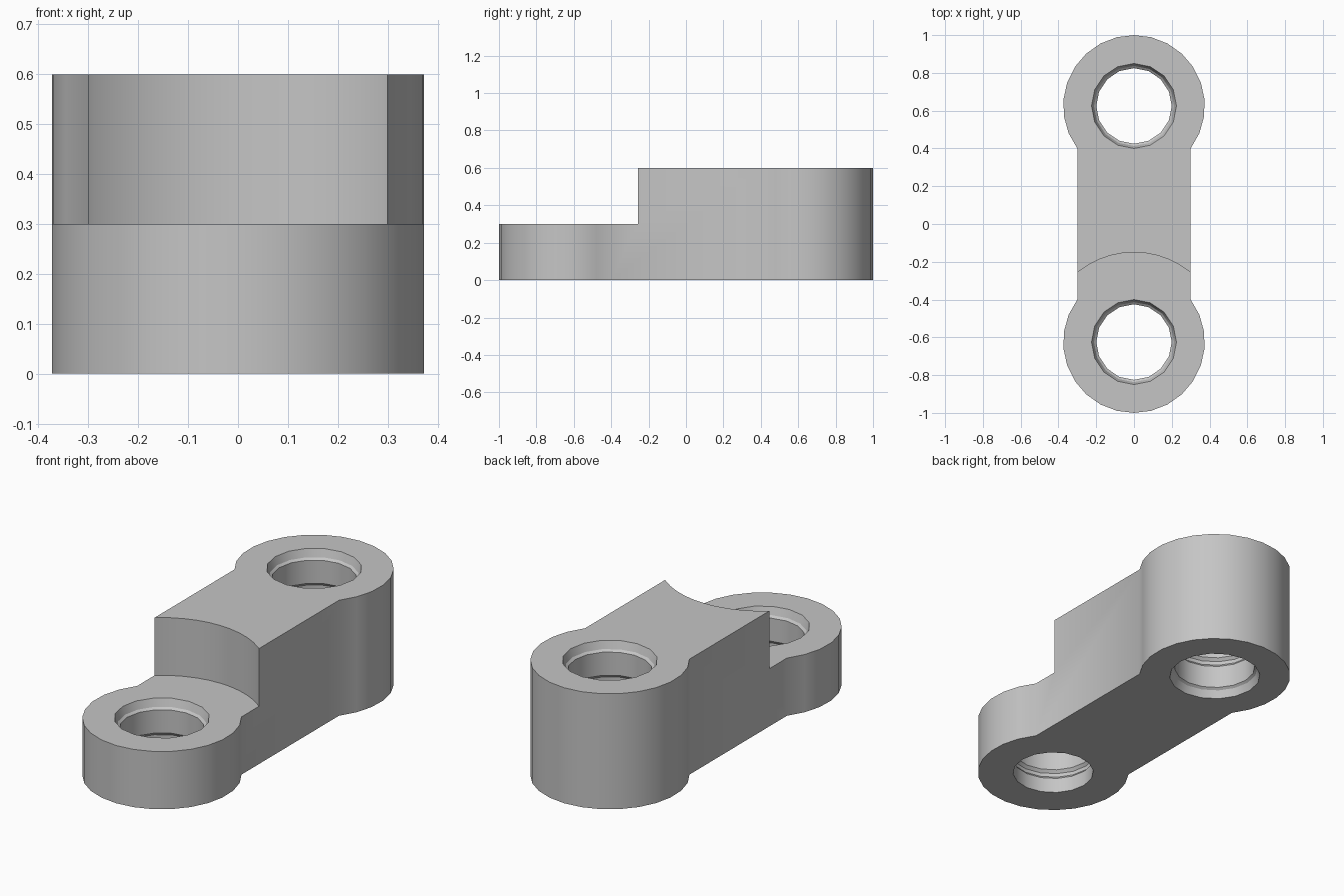
import bpy
import bmesh
from math import sin, cos, pi, asin, radians

cube = bpy.data.objects.get("Cube")
if cube:
    bpy.data.objects.remove(cube, do_unlink=True)

HOLE_Y, POST_R, BAR_X = 0.625, 0.375, 0.3
LOW, HIGH = 0.3, 0.6

grey = bpy.data.materials.new("light_grey")
grey.use_nodes = True
colour = (0.56, 0.56, 0.56, 1)
grey.diffuse_color = colour
grey.node_tree.nodes["Principled BSDF"].inputs["Base Color"].default_value = colour


def make_object(name, bm):
    bmesh.ops.recalc_face_normals(bm, faces=bm.faces)
    mesh = bpy.data.meshes.new(name)
    bm.to_mesh(mesh)
    bm.free()
    mesh.materials.append(grey)
    obj = bpy.data.objects.new(name, mesh)
    bpy.context.collection.objects.link(obj)
    return obj


def lathe(name, profile, y, sides):
    """Closed solid of revolution from (radius, height) points."""
    bm = bmesh.new()
    rings = [[bm.verts.new((r * cos(2 * pi * i / sides), y + r * sin(2 * pi * i / sides), z))
              for i in range(sides)] for r, z in profile]
    for a, b in zip(rings, rings[1:]):
        for i in range(sides):
            j = (i + 1) % sides
            bm.faces.new((a[i], a[j], b[j], b[i]))
    bm.faces.new(rings[0])
    bm.faces.new(rings[-1])
    return make_object(name, bm)


# Link body: two round ends joined by a straight bar
start = -asin(BAR_X and (HOLE_Y - 0.4) / POST_R)
steps = 18
arc = [start + (pi - 2 * start) * i / steps for i in range(steps + 1)]
outline = [(POST_R * cos(a), HOLE_Y + POST_R * sin(a)) for a in arc]
outline += [(-x, -y) for x, y in outline]
bm = bmesh.new()
base = bm.faces.new([bm.verts.new((x, y, 0)) for x, y in outline])
top = bmesh.ops.extrude_face_region(bm, geom=[base])["geom"]
bmesh.ops.translate(bm, vec=(0, 0, HIGH),
                    verts=[v for v in top if isinstance(v, bmesh.types.BMVert)])
body = make_object("link_body", bm)

# Curved step over the low end
step = lathe("step_cutter", [(0.475, LOW), (0.475, 0.8)], -HOLE_Y, 48)

# Snap bores: chamfered mouth and a shallow groove, given as (radius, depth)
half = [(0.225, 0), (0.212, 0.04), (0.2, 0.05), (0.2, 0.17),
        (0.213, 0.185), (0.213, 0.205), (0.2, 0.22)]
upper = [(r, -d) for r, d in reversed(half)]
low_profile = [(0.2, -0.1)] + [(r, LOW + z) for r, z in upper] + [(0.225, 0.4)]
high_profile = ([(0.225, -0.1)] + half
                + [(r, HIGH + z) for r, z in upper] + [(0.225, 0.7)])
front_bore = lathe("front_bore_cutter", low_profile, -HOLE_Y, 16)
back_bore = lathe("back_bore_cutter", high_profile, HOLE_Y, 16)

# Cut, bake and tidy up
cutters = [step, front_bore, back_bore]
bpy.ops.object.select_all(action='DESELECT')
body.select_set(True)
bpy.context.view_layer.objects.active = body
for cutter in cutters:
    cutter.hide_render = True
    mod = body.modifiers.new(cutter.name, 'BOOLEAN')
    mod.operation = 'DIFFERENCE'
    mod.solver = 'EXACT'
    mod.object = cutter
    bpy.ops.object.modifier_apply(modifier=mod.name)
for cutter in cutters:
    bpy.data.objects.remove(cutter, do_unlink=True)

bpy.ops.object.shade_smooth_by_angle(angle=radians(30))
